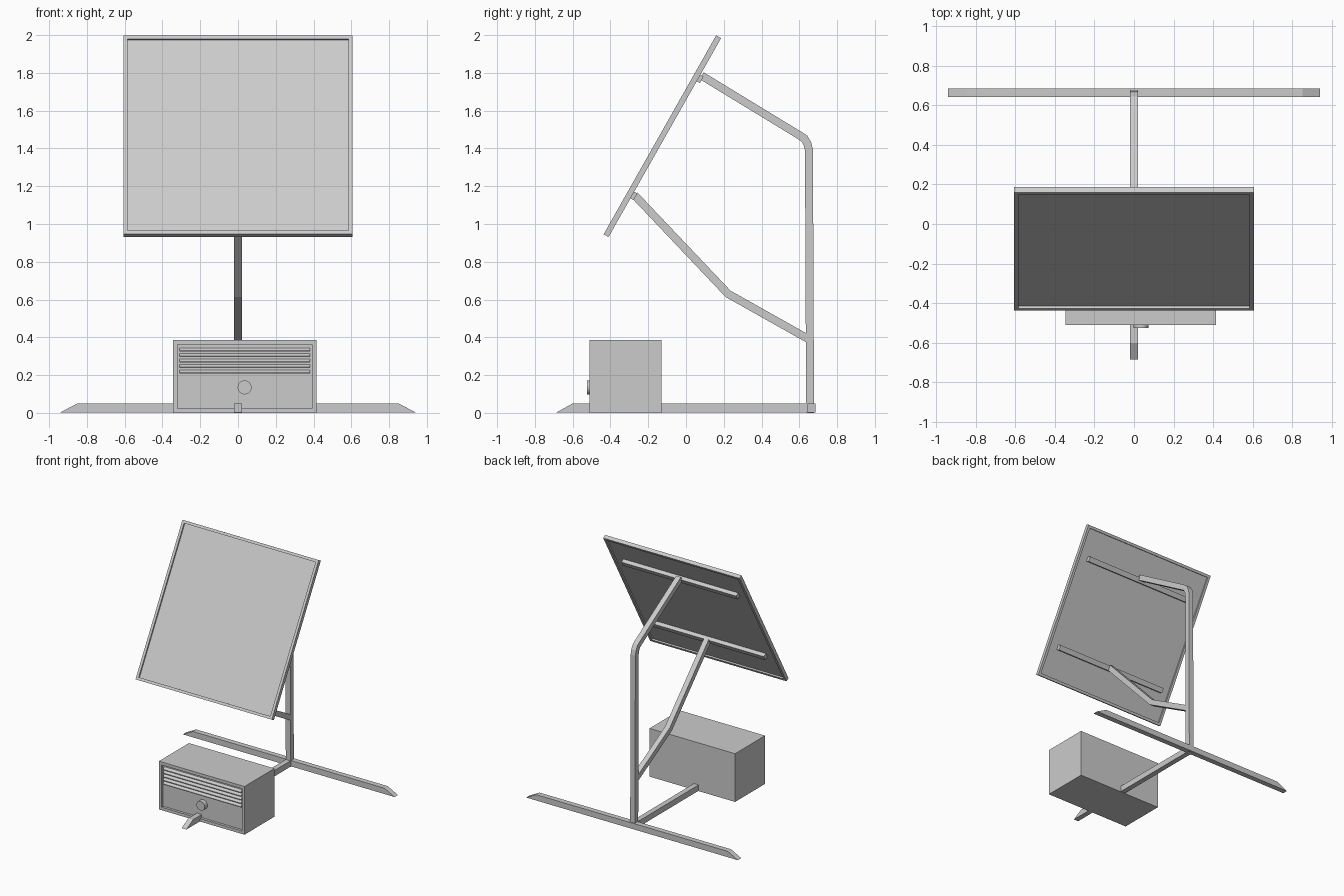
import bpy, bmesh, math
from mathutils import Vector, Matrix

if "Cube" in bpy.data.objects:
    bpy.data.objects.remove(bpy.data.objects["Cube"])


def finish(name, bm):
    bmesh.ops.recalc_face_normals(bm, faces=bm.faces)
    me = bpy.data.meshes.new(name)
    bm.to_mesh(me)
    bm.free()
    ob = bpy.data.objects.new(name, me)
    bpy.context.collection.objects.link(ob)
    return ob


def box_bm(x0, x1, y0, y1, z0, z1):
    bm = bmesh.new()
    bmesh.ops.create_cube(bm, size=1)
    for v in bm.verts:
        v.co = ((x0 + x1) / 2 + v.co.x * (x1 - x0),
                (y0 + y1) / 2 + v.co.y * (y1 - y0),
                (z0 + z1) / 2 + v.co.z * (z1 - z0))
    bm.normal_update()
    return bm


def recess(bm, direction, border, depth):
    """Inset the face looking along direction and push it in, leaving a rim."""
    d = Vector(direction)
    bm.normal_update()
    face = max(bm.faces, key=lambda f: f.normal.dot(d))
    bmesh.ops.inset_individual(bm, faces=[face], thickness=border)
    new = bmesh.ops.extrude_discrete_faces(bm, faces=[face])["faces"][0]
    bmesh.ops.translate(bm, verts=new.verts, vec=-d * depth)


def prism(name, pts, to_a, to_b):
    """Extruded profile: the polygon is drawn at two places and joined."""
    bm = bmesh.new()
    a = [bm.verts.new(to_a(*p)) for p in pts]
    b = [bm.verts.new(to_b(*p)) for p in pts]
    bm.faces.new(a)
    bm.faces.new(b)
    n = len(pts)
    for i in range(n):
        bm.faces.new((a[i], a[(i + 1) % n], b[(i + 1) % n], b[i]))
    return finish(name, bm)


def tube(name, path, h=0.021):
    """Square tube following a path in the side (y, z) plane, mitred at bends."""
    bm = bmesh.new()
    p = [Vector(q) for q in path]
    rings = []
    for i, c in enumerate(p):
        d0 = (c - p[i - 1]).normalized() if i else (p[1] - c).normalized()
        d1 = (p[i + 1] - c).normalized() if i < len(p) - 1 else d0
        t = (d0 + d1).normalized()
        n = Vector((-t.y, t.x)) * (h / t.dot(d0))
        rings.append([bm.verts.new((x, c.x + s * n.x, c.y + s * n.y))
                      for x, s in ((-h, -1), (h, -1), (h, 1), (-h, 1))])
    for r, q in zip(rings, rings[1:]):
        for k in range(4):
            bm.faces.new((r[k], r[(k + 1) % 4], q[(k + 1) % 4], q[k]))
    bm.faces.new(rings[0])
    bm.faces.new(rings[-1])
    return finish(name, bm)


# Feet: long cross bar and forward bar with sloped ends
Z0, Z1 = 0.003, 0.05
prism("cross_foot", [(-0.94, Z0), (0.94, Z0), (0.85, Z1), (-0.85, Z1)],
      lambda x, z: (x, 0.642, z), lambda x, z: (x, 0.685, z))
prism("forward_foot", [(-0.685, Z0), (0.645, Z0), (0.645, Z1), (-0.60, Z1)],
      lambda y, z: (-0.021, y, z), lambda y, z: (0.021, y, z))

# Bent post and lower brace
tube("post", [(0.657, 0.0), (0.651, 1.39), (0.643, 1.425), (0.627, 1.452),
              (0.60, 1.47), (0.083, 1.785)])
tube("brace", [(0.645, 0.393), (0.223, 0.63), (-0.273, 1.153)])

# Tilted panel: frame recessed on both sides, with two rails on its back
tilt = Matrix.Translation((0, -0.125, 1.465)) @ Matrix.Rotation(math.radians(-29.5), 4, 'X')
W, T = 0.605, 0.015
bm = box_bm(-W, W, -T, T, -W, W)
recess(bm, (0, -1, 0), 0.03, 0.012)
recess(bm, (0, 1, 0), 0.03, 0.012)
finish("panel", bm).matrix_world = tilt
for label, z in (("upper", 0.362), ("lower", -0.350)):
    rail = finish(label + "_rail", box_bm(-0.51, 0.51, 0.002, 0.034, z - 0.02, z + 0.02))
    rail.matrix_world = tilt

# Cabinet with recessed front
bm = box_bm(-0.345, 0.415, -0.51, -0.13, 0.0, 0.387)
recess(bm, (0, -1, 0), 0.034, 0.02)
# lift the lower edge of the recess
for v in bm.verts:
    if 0.03 < v.co.z < 0.04:
        v.co.z = 0.08
finish("cabinet", bm)

# Slanted louvre slats
for i in range(5):
    z = 0.208 + i * 0.029
    prism("slat_%d" % (i + 1),
          [(-0.488, z + 0.022), (-0.507, z + 0.006), (-0.507, z), (-0.488, z)],
          lambda y, z: (-0.311, y, z), lambda y, z: (0.381, y, z))

# Round knob
bm = bmesh.new()
bmesh.ops.create_cone(bm, cap_ends=True, segments=24, radius1=0.037, radius2=0.037, depth=0.038,
                      matrix=Matrix.Translation((0.035, -0.506, 0.135)) @ Matrix.Rotation(math.pi / 2, 4, 'X'))
knob = finish("knob", bm)
bpy.context.view_layer.objects.active = knob
knob.select_set(True)
bpy.ops.object.shade_smooth_by_angle()
